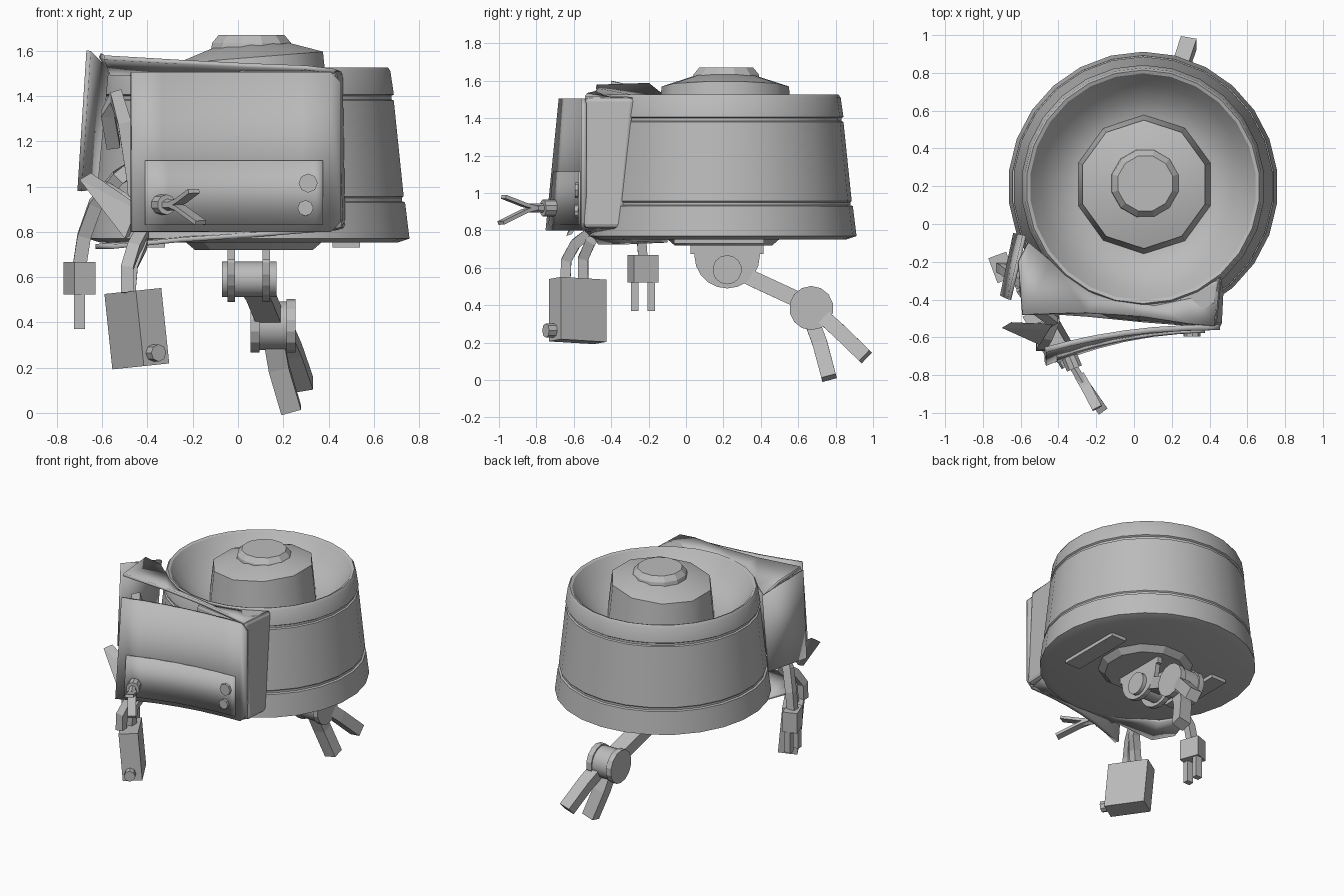
import bpy, bmesh, math
from mathutils import Vector, Matrix

cube = bpy.data.objects.get("Cube")
if cube:
    bpy.data.objects.remove(cube, do_unlink=True)

grey = bpy.data.materials.new("plain_grey")
grey.use_nodes = True
COLOUR = (0.5, 0.5, 0.5, 1)
grey.diffuse_color = COLOUR
grey.node_tree.nodes["Principled BSDF"].inputs["Base Color"].default_value = COLOUR


def finish(name, bm, smooth=None):
    bmesh.ops.recalc_face_normals(bm, faces=bm.faces)
    me = bpy.data.meshes.new(name)
    bm.to_mesh(me)
    bm.free()
    me.materials.append(grey)
    ob = bpy.data.objects.new(name, me)
    bpy.context.collection.objects.link(ob)
    if smooth:
        for p in me.polygons:
            p.use_smooth = True
        me.set_sharp_from_angle(angle=math.radians(smooth))
    return ob


def lathe(name, profile, centre, sides, smooth=None, shear=0):
    """Revolve (radius, z) points around a vertical axis; ends are capped."""
    bm = bmesh.new()
    rings = []
    for r, z in profile:
        ring = []
        for i in range(sides):
            a = 2 * math.pi * (i + 0.5) / sides
            x, y = r * math.cos(a), r * math.sin(a)
            ring.append(bm.verts.new((centre[0] + x, centre[1] + y, z + shear * x)))
        rings.append(ring)
    for a, b in zip(rings, rings[1:]):
        for i in range(sides):
            j = (i + 1) % sides
            bm.faces.new((a[i], a[j], b[j], b[i]))
    bm.faces.new(rings[0])
    bm.faces.new(rings[-1])
    return finish(name, bm, smooth)


def box(name, centre, size, rot=(0, 0)):
    """Box turned about z, then tilted about y (degrees)."""
    bm = bmesh.new()
    bmesh.ops.create_cube(bm, size=1)
    turn = Matrix.Rotation(math.radians(rot[0]), 4, 'Y') @ Matrix.Rotation(math.radians(rot[1]), 4, 'Z')
    bm.transform(Matrix.Translation(centre) @ turn @ Matrix.Diagonal((*size, 1)))
    return finish(name, bm)


def rod(name, a, b, r, sides=10, smooth=None):
    """Cylinder between two points."""
    a, b = Vector(a), Vector(b)
    bm = bmesh.new()
    bmesh.ops.create_cone(bm, cap_ends=True, segments=sides, radius1=r, radius2=r, depth=(b - a).length)
    bm.transform(Matrix.Translation((a + b) / 2) @ (b - a).to_track_quat('Z', 'Y').to_matrix().to_4x4())
    return finish(name, bm, smooth)


def bar(name, path, wide, thick, across=(1, 0, 0)):
    """Rectangular strip swept along a path, its width kept along one direction."""
    bm = bmesh.new()
    pts = [Vector(p) for p in path]
    rings = []
    for i, p in enumerate(pts):
        along = (pts[min(i + 1, len(pts) - 1)] - pts[max(i - 1, 0)]).normalized()
        side = Vector(across)
        side = (side - along * side.dot(along)).normalized()
        up = along.cross(side)
        rings.append([bm.verts.new(p + side * wide / 2 * s + up * thick / 2 * t)
                      for s, t in ((-1, -1), (1, -1), (1, 1), (-1, 1))])
    for a, b in zip(rings, rings[1:]):
        for i in range(4):
            j = (i + 1) % 4
            bm.faces.new((a[i], a[j], b[j], b[i]))
    bm.faces.new(rings[0])
    bm.faces.new(rings[-1])
    return finish(name, bm)


def sheet(name, low, high, thickness):
    """Thin curved sheet between two edge paths."""
    bm = bmesh.new()
    a = [bm.verts.new(p) for p in low]
    b = [bm.verts.new(p) for p in high]
    for i in range(len(a) - 1):
        bm.faces.new((a[i], a[i + 1], b[i + 1], b[i]))
    ob = finish(name, bm, 30)
    mod = ob.modifiers.new("thickness", 'SOLIDIFY')
    mod.thickness = thickness
    mod.offset = 0
    return ob


def prism(name, low, high, bevel=0):
    """Solid block between two matching polygons."""
    bm = bmesh.new()
    a = [bm.verts.new(p) for p in low]
    b = [bm.verts.new(p) for p in high]
    bm.faces.new(a)
    bm.faces.new(b)
    for i in range(len(a)):
        j = (i + 1) % len(a)
        bm.faces.new((a[i], a[j], b[j], b[i]))
    ob = finish(name, bm)
    if bevel:
        mod = ob.modifiers.new("rounding", 'BEVEL')
        mod.width = bevel
        mod.segments = 2
    return ob


# Drum with two grooves and a bowl in its top
CX, CY = 0.048, 0.197
lathe("drum", [(0.0001, 0.76), (0.66, 0.752), (0.715, 0.77), (0.695, 0.93), (0.682, 0.935), (0.682, 0.95),
               (0.689, 0.957), (0.645, 1.38), (0.634, 1.385), (0.634, 1.40), (0.645, 1.407), (0.630, 1.51),
               (0.618, 1.527), (0.60, 1.52), (0.54, 1.435), (0.46, 1.36), (0.36, 1.31),
               (0.0001, 1.31)], (CX, CY), 26, 30)
lathe("hub", [(0.37, 1.29), (0.34, 1.57), (0.17, 1.625)], (0.052, 0.21), 10, 38, shear=0.08)
lathe("hub_cap", [(0.19, 1.58), (0.18, 1.635), (0.15, 1.67)], (0.06, 0.215), 12)

# Underside
lathe("base_disc", [(0.33, 0.77), (0.27, 0.72)], (0.07, 0.2), 12)
for s in (-1, 1):
    box("base_plate", (CX + 0.43 * s, CY - 0.02, 0.745), (0.12, 0.48, 0.03))

# Front housing: side wall, hood, sagging floor and torn side flap
prism("housing_side",
      [(0.475, -0.34, 0.81), (0.465, -0.55, 0.81), (0.0, -0.51, 0.81), (0.0, -0.45, 0.81), (0.25, -0.42, 0.81)],
      [(0.465, -0.27, 1.515), (0.435, -0.545, 1.515), (0.0, -0.48, 1.515), (0.0, -0.41, 1.515),
       (0.25, -0.375, 1.515)], 0.025)
sheet("housing_hood",
      [(-0.56, -0.1, 1.50), (-0.44, -0.2, 1.50), (-0.2, -0.36, 1.50), (0.05, -0.41, 1.50),
       (0.3, -0.36, 1.50), (0.45, -0.28, 1.50)],
      [(-0.61, -0.2, 1.58), (-0.59, -0.48, 1.57), (-0.25, -0.47, 1.55), (0.05, -0.49, 1.535),
       (0.3, -0.53, 1.525), (0.425, -0.54, 1.51)], 0.02)
sheet("housing_floor",
      [(-0.56, -0.1, 0.745), (-0.45, -0.28, 0.75), (-0.2, -0.42, 0.775), (0.05, -0.46, 0.79),
       (0.3, -0.42, 0.805), (0.45, -0.34, 0.82)],
      [(-0.63, -0.33, 0.735), (-0.55, -0.47, 0.735), (-0.25, -0.49, 0.765), (0.05, -0.52, 0.785),
       (0.3, -0.54, 0.805), (0.42, -0.54, 0.815)], 0.02)
sheet("housing_flap", [(-0.63, -0.05, 0.99), (-0.70, -0.38, 0.98)],
      [(-0.58, -0.06, 1.52), (-0.66, -0.40, 1.60)], 0.02)


# Swung-out front panel with its plate
def panel_y(x, z):
    swing = max(0, 0.45 - x) / 0.92
    return -0.547 - swing ** 2.2 * (0.12 + 0.07 * (1.5 - z) / 0.7)


def panel(name, cols, z0, z1, out, thickness, trim):
    """Curved strip whose right-hand corners are cut by the trim."""
    cut = [trim] + [0] * (len(cols) - 1)
    return sheet(name, [(x, panel_y(x, z0) - out, z0 + c) for x, c in zip(cols, cut)],
                 [(x, panel_y(x, z1) - out, z1 - c) for x, c in zip(cols, cut)], thickness)


panel("front_panel", [0.455, 0.41, 0.28, 0.1, -0.05, -0.2, -0.34, -0.47], 0.80, 1.505, 0, 0.03, 0.045)
panel("lower_plate", [0.375, 0.34, 0.24, 0.1, -0.05, -0.2, -0.31, -0.41], 0.83, 1.115, 0.018, 0.02, 0)
for x, z, r in ((0.31, 1.015, 0.042), (0.298, 0.905, 0.035)):
    y = panel_y(x, z)
    rod("plate_bolt", (x, y, z), (x, y - 0.045, z), r, sides=8)

# Small two-pronged gripper on the panel
rod("gripper_socket", (-0.36, -0.66, 0.92), (-0.315, -0.765, 0.92), 0.045)
rod("gripper_wrist", (-0.33, -0.74, 0.92), (-0.27, -0.84, 0.92), 0.025, sides=6)
for tip, mid in (((-0.165, -0.99, 0.84), 0.905), ((-0.195, -0.975, 0.98), 0.935)):
    bar("gripper_prong", [(-0.29, -0.80, 0.92), (-0.255, -0.86, mid), tip], 0.055, 0.02, (0.86, 0.5, 0))

# Hip brackets and pin
for x in (-0.03, 0.125):
    rod("hip_disc", (x - 0.017, 0.22, 0.665), (x + 0.017, 0.22, 0.665), 0.175, sides=20)
    box("hip_bracket", (x, 0.22, 0.71), (0.034, 0.39, 0.07))
rod("hip_pin", (-0.07, 0.22, 0.59), (0.17, 0.22, 0.59), 0.078, sides=14, smooth=40)

# Leg, knee and toes
bar("upper_leg", [(0.05, 0.24, 0.60), (0.09, 0.36, 0.54), (0.14, 0.62, 0.42)], 0.11, 0.085)
rod("knee", (0.06, 0.67, 0.385), (0.25, 0.67, 0.385), 0.108, sides=16, smooth=40)
for x in (0.075, 0.235):
    rod("knee_disc", (x - 0.02, 0.67, 0.385), (x + 0.02, 0.67, 0.385), 0.118, sides=14)
bar("inner_toe", [(0.16, 0.67, 0.32), (0.18, 0.715, 0.20), (0.235, 0.765, 0.012)], 0.09, 0.08)
bar("outer_toe", [(0.2, 0.71, 0.36), (0.24, 0.81, 0.27), (0.29, 0.96, 0.125)], 0.085, 0.08)

# Large hanging box with bolt and cables
box("large_box", (-0.447, -0.58, 0.372), (0.13, 0.28, 0.335), (-6, 30))
rod("large_box_bolt", (-0.39, -0.68, 0.265), (-0.35, -0.75, 0.265), 0.038, sides=8)
bar("large_cable_front", [(-0.49, -0.645, 0.53), (-0.49, -0.64, 0.64), (-0.46, -0.59, 0.73),
                          (-0.42, -0.50, 0.80)], 0.055, 0.055)
bar("large_cable_rear", [(-0.48, -0.55, 0.53), (-0.47, -0.55, 0.65), (-0.43, -0.51, 0.74),
                         (-0.42, -0.44, 0.82)], 0.055, 0.055)

# Small hanging box with plug pins and cable
box("small_box", (-0.70, -0.23, 0.595), (0.10, 0.14, 0.145), (0, 20))
for x, y in ((-0.70, -0.275), (-0.70, -0.185)):
    box("plug_pin", (x, y, 0.46), (0.05, 0.04, 0.18))
bar("small_cable", [(-0.70, -0.23, 0.65), (-0.68, -0.24, 0.78), (-0.63, -0.28, 0.92),
                    (-0.53, -0.34, 1.04), (-0.46, -0.32, 1.08)], 0.06, 0.05)

# Loose loop and bent scraps in the open side of the housing
bar("loose_loop", [(-0.55, -0.25, 1.18), (-0.575, -0.34, 1.32), (-0.54, -0.40, 1.40),
                   (-0.50, -0.43, 1.28), (-0.46, -0.43, 1.02), (-0.45, -0.43, 0.85)], 0.06, 0.05)
bar("bent_strut", [(-0.60, -0.34, 1.0), (-0.52, -0.45, 0.95), (-0.42, -0.52, 0.86)], 0.05, 0.04)
prism("metal_shard", [(-0.70, -0.55, 1.03), (-0.50, -0.64, 0.77), (-0.45, -0.56, 0.90)],
      [(-0.65, -0.52, 1.06), (-0.48, -0.61, 0.78), (-0.43, -0.53, 0.91)])
